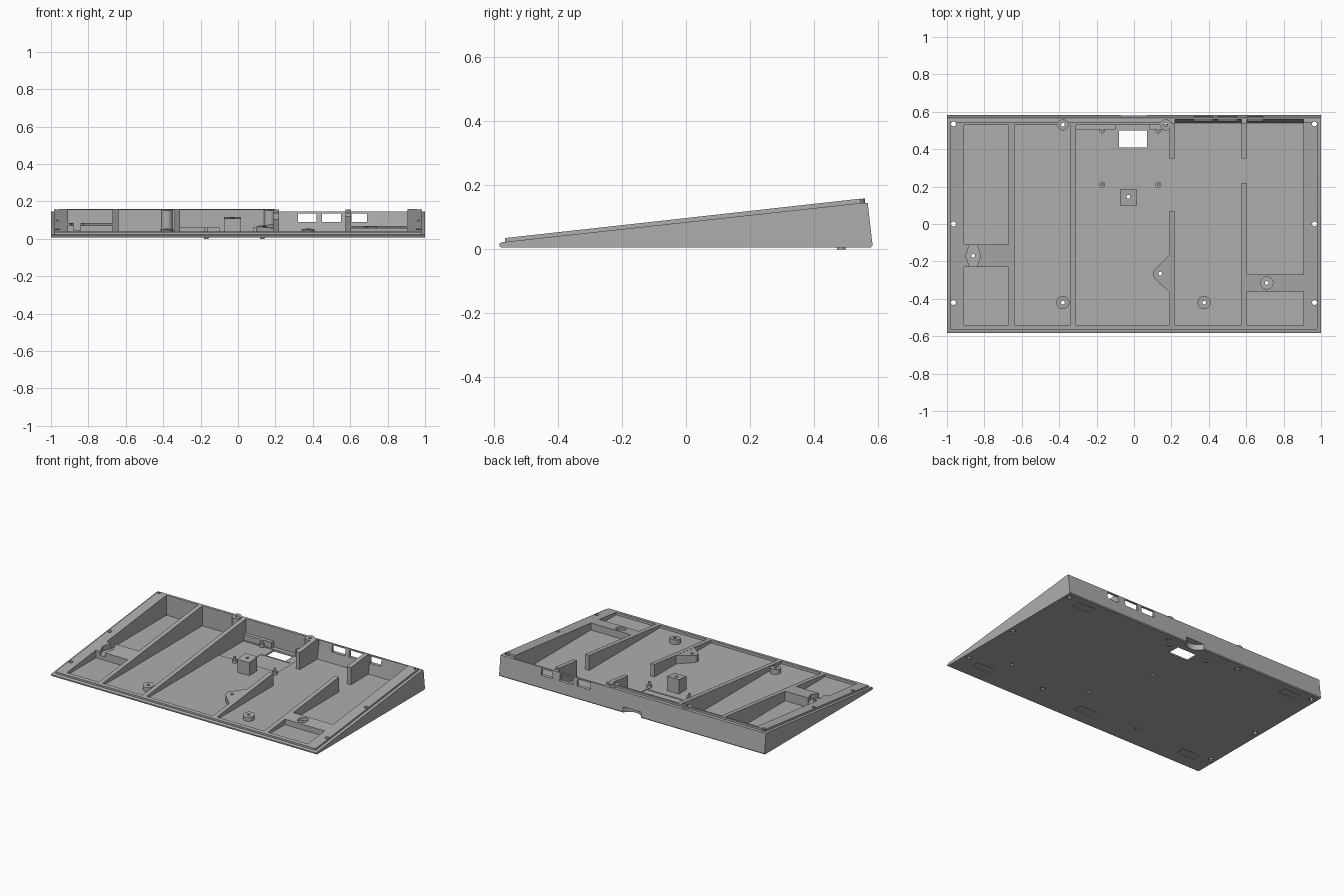
import bpy, bmesh, math
from mathutils import Vector

cube = bpy.data.objects.get("Cube")
if cube:
    bpy.data.objects.remove(cube)

grey = bpy.data.materials.new("light_grey")
grey.use_nodes = True
grey.diffuse_color = (0.42, 0.42, 0.42, 1)
grey.node_tree.nodes["Principled BSDF"].inputs["Base Color"].default_value = grey.diffuse_color

FLOOR, BASE = 0.02, 0.006


def rim(y):
    """Height of the sloping top face."""
    return 0.035 + (y + 0.565) * 0.111


def prism(bm, pts, lo, hi, axis="z", slope=False):
    """Extrude an outline along x or z; slope puts the top flush with the rim."""
    def place(p, h):
        if axis == "x":
            return Vector((h, p[0], p[1]))
        return Vector((p[0], p[1], h))
    a = [bm.verts.new(place(p, lo)) for p in pts]
    b = [bm.verts.new(place(p, hi)) for p in pts]
    if slope:
        for v in b:
            v.co.z = rim(v.co.y) - 0.001
    n = len(pts)
    faces = [bm.faces.new(a[::-1]), bm.faces.new(b)]
    faces += [bm.faces.new((a[i], a[(i + 1) % n], b[(i + 1) % n], b[i])) for i in range(n)]
    bmesh.ops.recalc_face_normals(bm, faces=faces)


def rect(x0, x1, y0, y1):
    return [(x0, y0), (x1, y0), (x1, y1), (x0, y1)]


def circle(x, y, r, n=24):
    return [(x + r * math.cos(math.tau * i / n), y + r * math.sin(math.tau * i / n)) for i in range(n)]


def make(name, *solids):
    """One object from prism arguments."""
    bm = bmesh.new()
    for args in solids:
        prism(bm, *args)
    mesh = bpy.data.meshes.new(name)
    bm.to_mesh(mesh)
    bm.free()
    mesh.materials.append(grey)
    ob = bpy.data.objects.new(name, mesh)
    bpy.context.collection.objects.link(ob)
    return ob


def combine(target, tool, operation="DIFFERENCE", keep=False):
    mod = target.modifiers.new("cut", "BOOLEAN")
    mod.operation, mod.object, mod.solver = operation, tool, "EXACT"
    deps = bpy.context.evaluated_depsgraph_get()
    mesh = bpy.data.meshes.new_from_object(target.evaluated_get(deps))
    target.modifiers.clear()
    target.data = mesh
    if not keep:
        bpy.data.objects.remove(tool)


# Wedge shell with a stepped-in lip along its top
tray = make("case_tray", ([(-0.578, BASE), (-0.583, 0.01), (-0.583, 0.018), (-0.575, 0.022),
                           (0.55, 0.145), (0.568, 0.144), (0.583, 0.012), (0.578, BASE)], -1, 1, "x"))
lip = make("lip", ([(-0.565, 0.012), (-0.565, rim(-0.565)), (0.545, rim(0.545)), (0.545, 0.012)], -0.98, 0.98, "x"))
combine(tray, lip, "UNION")

# Pockets between the ribs
pockets = [(-0.91, -0.67, -0.54, -0.23), (-0.91, -0.67, -0.11, 0.53), (-0.64, -0.34, -0.54, 0.53),
           (-0.31, 0.19, -0.54, 0.53), (0.22, 0.575, -0.54, 0.53),
           (0.605, 0.905, -0.54, -0.36), (0.605, 0.905, -0.27, 0.53)]
combine(tray, make("pocket_cutter", *[(rect(*p), FLOOR, 0.3) for p in pockets]))

# Thin leaning wall behind the ports
combine(tray, make("wall_cutter", ([(0.5, FLOOR), (0.54, FLOOR), (0.559, 0.14), (0.559, 0.3), (0.5, 0.3)], 0.22, 0.575, "x"),
                   ([(0.5, FLOOR), (0.54, FLOOR), (0.559, 0.14), (0.559, 0.3), (0.5, 0.3)], 0.605, 0.905, "x")))
combine(tray, make("lip_cutter", (rect(0.2, 0.905, 0.54, 0.62), 0.147, 0.3)))

# Cable gaps through two ribs
combine(tray, make("gap_cutter", (rect(0.18, 0.23, 0.07, 0.35), FLOOR, 0.3),
                   (rect(0.57, 0.61, 0.22, 0.35), FLOOR, 0.3)))

# Port windows in the back wall
combine(tray, make("port_cutter", *[(rect(x0, x1, 0.535, 0.65), 0.09, 0.135)
                                    for x0, x1 in ((0.32, 0.42), (0.45, 0.55), (0.6055, 0.69))]))

# Recessed circuit bay with an opening, and a rounded cable notch at the back
combine(tray, make("bay_cutter", (rect(-0.31, 0.13, 0.24, 0.5), FLOOR - 0.004, 0.05)))
combine(tray, make("opening_cutter", (rect(-0.08, 0.07, 0.41, 0.5), -0.1, 0.1),
                   (rect(-0.11, 0.11, 0.31, 0.405), 0.013, 0.1)))
combine(tray, make("notch_cutter", (circle(0, 0.61, 0.075, 32), -0.05, 0.045)))

# Bridge recesses and shallow foot pad recesses underneath
combine(tray, make("bridge_cutter",
                   ([(-0.875, -0.24), (-0.845, -0.24), (-0.82, -0.17), (-0.845, -0.1), (-0.875, -0.1), (-0.9, -0.17)], 0.045, 0.2),
                   (circle(0.71, -0.315, 0.033), 0.045, 0.2)))
feet = [(x, y) for x in (-0.82, 0.82) for y in (-0.46, 0.5)] + [(0, -0.46)]
combine(tray, make("foot_cutter", *[(rect(x - 0.065, x + 0.065, y - 0.03, y + 0.03), -0.1, BASE + 0.006)
                                    for x, y in feet]))

# Screw bosses, flush with the sloping top
low = FLOOR - 0.004
screws = [(-0.38, -0.42), (0.375, -0.42), (-0.38, 0.53), (0.17, 0.53)]
bosses = [make("screw_boss", (circle(x, y, 0.035 if y < 0 else 0.03), low, 0.1, "z", True)) for x, y in screws[:2]]
columns = make("back_columns", *[(circle(x, y, 0.03), low, 0.1, "z", True) for x, y in screws[2:]])
post = make("centre_post", (rect(-0.075, 0.015, 0.1, 0.185), low, 0.1, "z", True))
gusset = make("rib_gusset", ([(0.195, -0.16), (0.125, -0.23), (0.105, -0.25), (0.1, -0.27), (0.108, -0.29), (0.195, -0.37)],
                             low, 0.1, "z", True))

# Screw holes through everything
edge = [(s * 0.965, y) for s in (-1, 1) for y in (-0.42, 0, 0.535)]
inner = screws + [(-0.03, 0.145), (0.14, -0.265), (-0.86, -0.17), (0.71, -0.315)]
holes = make("hole_cutter", *[(circle(x, y, 0.013, 16), -0.1, 0.3) for x, y in edge],
             *[(circle(x, y, 0.01, 16), -0.1, 0.3) for x, y in inner])
holes.hide_render = True
for part in bosses + [columns, post, gusset, tray]:
    combine(part, holes, keep=True)
bpy.data.objects.remove(holes)

# Countersinks under the screws
combine(tray, make("sink_cutter", *[(circle(x, y, 0.018, 16), -0.1, 0.012) for x, y in edge + screws]))

# Circuit board standoffs, with pins through the floor, and the ledge behind them
spots = [(x, y) for x in (-0.17, 0.13) for y in (0.21, 0.5)]
make("board_standoffs", *[(circle(x, y, 0.016), low - 0.004, 0.04) for x, y in spots],
     *[(circle(x, y, 0.008, 12), 0.02, 0.06) for x, y in spots])
make("floor_pins", *[(circle(x, 0.485, 0.013), 0, 0.012) for x in (-0.17, 0.13)])
make("board_ledge", (rect(-0.31, -0.1, 0.505, 0.535), low, 0.06), (rect(0.08, 0.19, 0.505, 0.535), low, 0.06))

# Smooth round walls, crisp edges
bpy.ops.object.select_all(action="DESELECT")
for ob in bpy.context.collection.objects:
    if ob.type == "MESH":
        ob.select_set(True)
        bpy.context.view_layer.objects.active = ob
bpy.ops.object.shade_smooth_by_angle(angle=math.radians(25))
